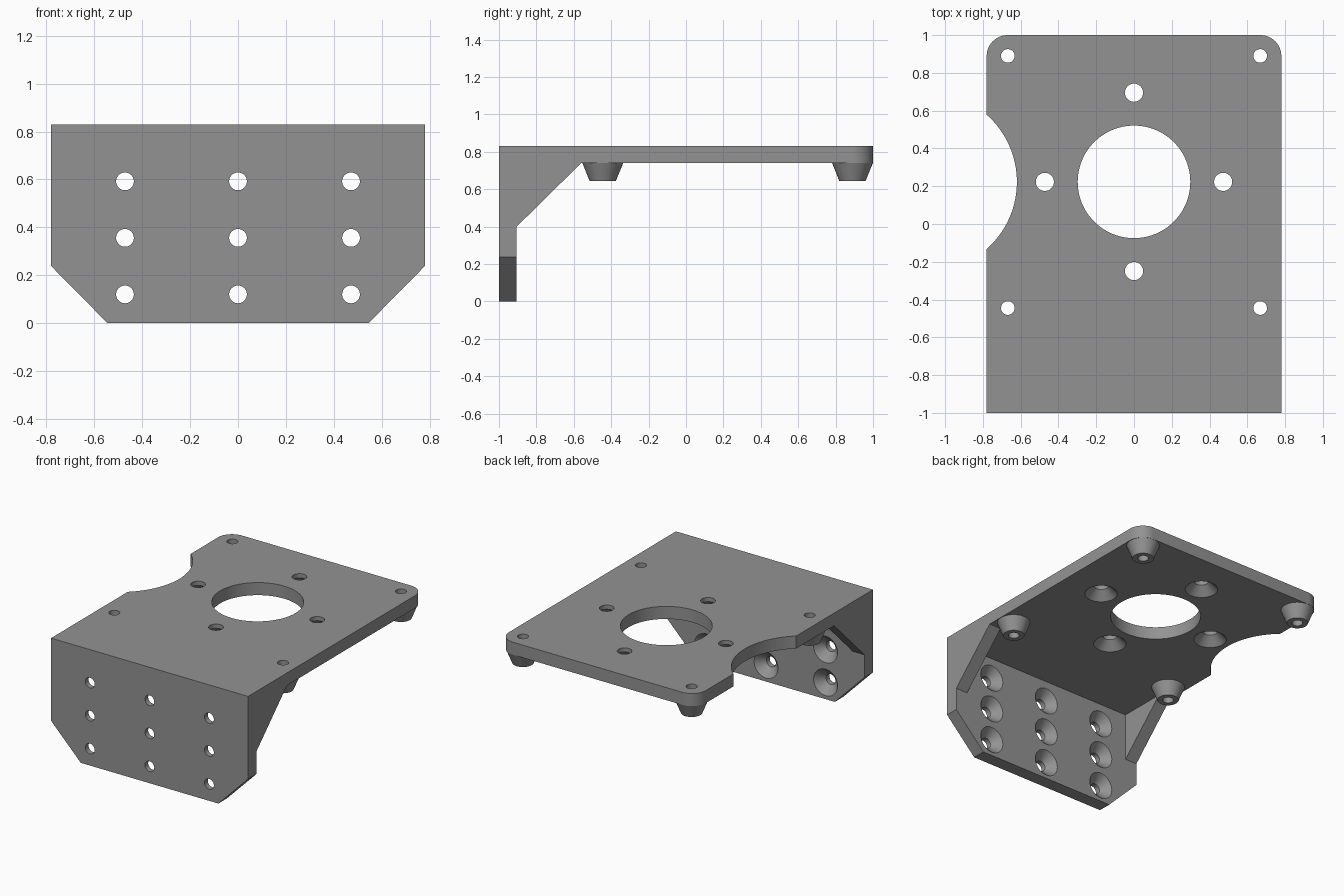
import bpy, bmesh, math
from mathutils import Matrix, Vector

if "Cube" in bpy.data.objects:
    bpy.data.objects.remove(bpy.data.objects["Cube"])

W = 0.78                      # half width
DECK_LO, TOP = 0.74, 0.83     # deck underside and top
BACK = -0.905                 # rear face of the front panel

grey = bpy.data.materials.new("mid grey")
grey.diffuse_color = (0.29, 0.29, 0.29, 1)
grey.use_nodes = True
grey.node_tree.nodes["Principled BSDF"].inputs["Base Color"].default_value = grey.diffuse_color


def finish(bm, name):
    bmesh.ops.recalc_face_normals(bm, faces=bm.faces)
    mesh = bpy.data.meshes.new(name)
    bm.to_mesh(mesh)
    bm.free()
    mesh.materials.append(grey)
    ob = bpy.data.objects.new(name, mesh)
    bpy.context.collection.objects.link(ob)
    return ob


def prism(name, points, direction):
    """Extrude a flat outline along a vector."""
    bm = bmesh.new()
    face = bm.faces.new([bm.verts.new(p) for p in points])
    new = bmesh.ops.extrude_face_region(bm, geom=[face])["geom"]
    bmesh.ops.translate(bm, vec=direction,
                        verts=[g for g in new if isinstance(g, bmesh.types.BMVert)])
    return finish(bm, name)


def lathe(name, centre, profile, along_y=False, n=48):
    """Stack of rings from (radius, height) pairs, along z or y."""
    bm = bmesh.new()
    turn = Matrix.Rotation(-math.pi / 2, 3, 'X') if along_y else Matrix.Identity(3)
    rings = []
    for r, h in profile:
        rings.append([bm.verts.new(Vector(centre) + turn @ Vector(
            (r * math.cos(2 * math.pi * i / n), r * math.sin(2 * math.pi * i / n), h)))
            for i in range(n)])
    for a, b in zip(rings, rings[1:]):
        for i in range(n):
            j = (i + 1) % n
            bm.faces.new((a[i], a[j], b[j], b[i]))
    bm.faces.new(rings[0])
    bm.faces.new(rings[-1])
    return finish(bm, name)


def combine(tool, operation):
    """Apply a boolean to the bracket and discard the tool."""
    mod = bracket.modifiers.new("join", 'BOOLEAN')
    mod.operation, mod.object, mod.solver = operation, tool, 'EXACT'
    bpy.context.view_layer.objects.active = bracket
    bpy.ops.object.modifier_apply(modifier=mod.name)
    bpy.data.objects.remove(tool)


# L-shaped body: front panel and deck
side = [(-1, 0), (BACK, 0), (BACK, DECK_LO), (1, DECK_LO), (1, TOP), (-1, TOP)]
bracket = prism("bracket", [(-W, y, z) for y, z in side], (2 * W, 0, 0))

for s in (-1, 1):
    # side gussets
    tri = [(BACK - 0.02, 0.40), (BACK, 0.40), (-0.56, DECK_LO),
           (-0.56, DECK_LO + 0.02), (BACK - 0.02, DECK_LO + 0.02)]
    combine(prism("gusset", [(s * W, y, z) for y, z in tri], (-s * 0.094, 0, 0)), 'UNION')
    # bevelled lower corners of the panel
    cut = [(s * 0.545, 0), (s * W, 0.238), (s * 0.9, 0.238), (s * 0.9, -0.1), (s * 0.545, -0.1)]
    combine(prism("corner_cut", [(x, -1.1, z) for x, z in cut], (0, 0.3, 0)), 'DIFFERENCE')
    # rounded rear corners of the deck
    arc = [(s * (0.67 + 0.11 * math.cos(a)), 0.89 + 0.11 * math.sin(a))
           for a in [i * math.pi / 24 for i in range(13)]]
    cut = arc + [(s * 0.67, 1.1), (s * 0.9, 1.1), (s * 0.9, 0.89)]
    combine(prism("round_cut", [(x, y, 0.6) for x, y in cut], (0, 0, 0.4)), 'DIFFERENCE')

# tapered standoffs with screw holes
for x in (-0.668, 0.668):
    for y in (-0.445, 0.89):
        combine(lathe("standoff", (x, y, 0), [(0.07, 0.643), (0.109, DECK_LO), (0.109, 0.75)]), 'UNION')
        combine(lathe("screw_hole", (x, y, 0), [(0.036, 0.5), (0.036, 1)]), 'DIFFERENCE')

# large bore and side notch
combine(lathe("bore", (0, 0.223, 0), [(0.298, 0.5), (0.298, 1)], n=96), 'DIFFERENCE')
combine(lathe("notch", (-1.095, 0.223, 0), [(0.475, 0.5), (0.475, 1)], n=128), 'DIFFERENCE')

# countersunk deck holes, wide side below
for x, y in ((0.472, 0), (-0.472, 0), (0, 0.472), (0, -0.472)):
    combine(lathe("deck_hole", (x, y + 0.223, 0),
                  [(0.118, DECK_LO - 0.01), (0.048, DECK_LO + 0.06), (0.048, 1)]), 'DIFFERENCE')

# countersunk panel holes, wide side at the rear
for x in (-0.472, 0, 0.472):
    for z in (0.12, 0.356, 0.592):
        combine(lathe("panel_hole", (x, 0, z),
                      [(0.037, -1.1), (0.037, BACK - 0.058), (0.105, BACK + 0.01)], True), 'DIFFERENCE')

bpy.ops.object.select_all(action='DESELECT')
bracket.select_set(True)
bpy.context.view_layer.objects.active = bracket
bpy.ops.object.shade_smooth_by_angle(angle=math.radians(25))
